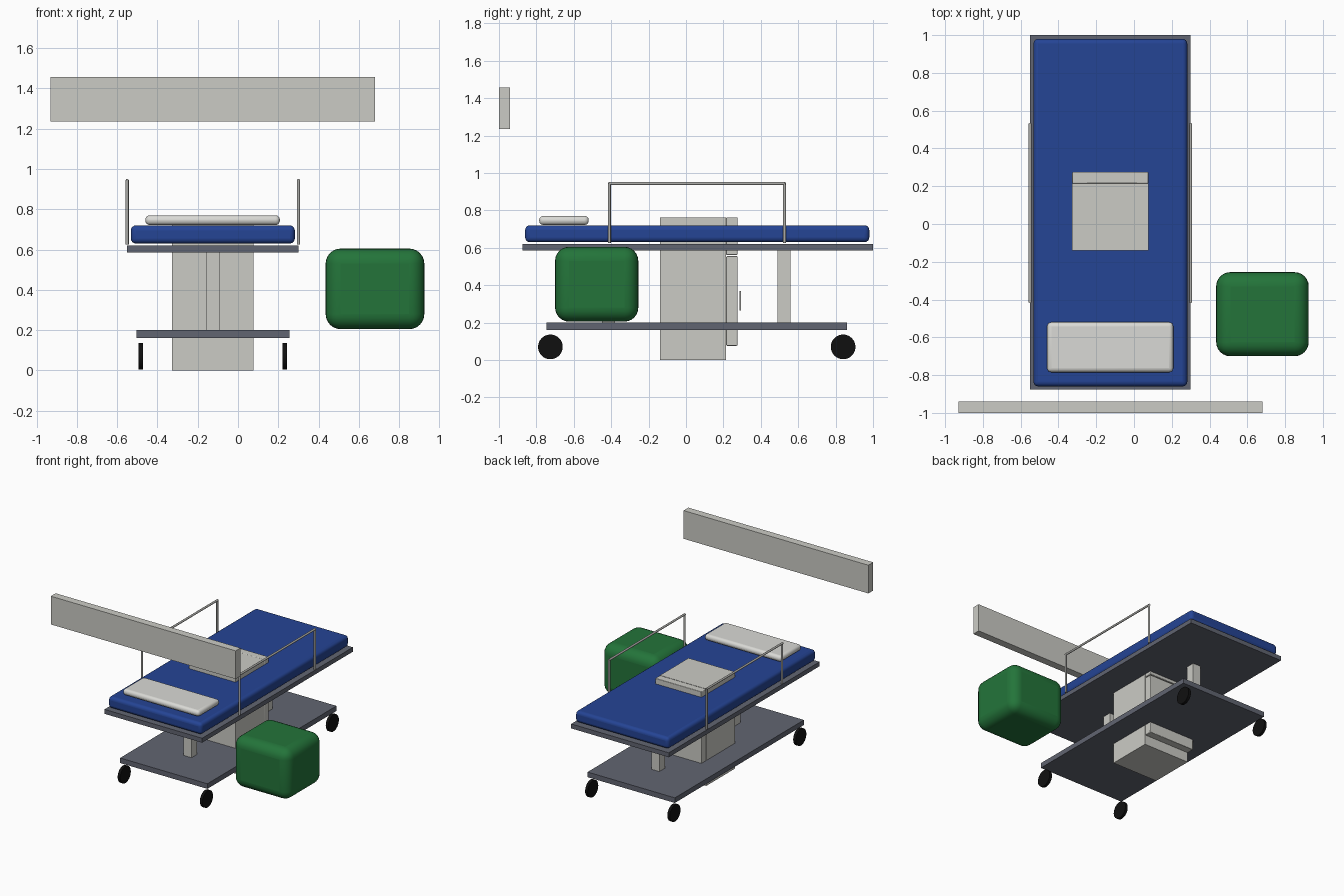
import bpy
import math
from mathutils import Vector

cube = bpy.data.objects.get("Cube")
if cube:
    bpy.data.objects.remove(cube, do_unlink=True)


def material(name, rgb, rough=0.6):
    m = bpy.data.materials.new(name)
    m.use_nodes = True
    m.diffuse_color = (*rgb, 1)
    bsdf = m.node_tree.nodes["Principled BSDF"]
    bsdf.inputs["Base Color"].default_value = (*rgb, 1)
    bsdf.inputs["Roughness"].default_value = rough
    return m


OFF_WHITE = material("off white", (0.60, 0.60, 0.56))
LINEN = material("pillow linen", (0.70, 0.70, 0.67))
SLATE = material("slate grey", (0.12, 0.13, 0.165))
METAL = material("rail metal", (0.42, 0.42, 0.40))
BLUE = material("mattress blue", (0.018, 0.058, 0.30))
GREEN = material("seat green", (0.017, 0.175, 0.042))
BLACK = material("wheel black", (0.005, 0.005, 0.005))


def smooth(ob, angle=40):
    bpy.ops.object.select_all(action='DESELECT')
    ob.select_set(True)
    bpy.context.view_layer.objects.active = ob
    bpy.ops.object.shade_smooth_by_angle(angle=math.radians(angle))


def box(name, x, y, z, mat, bevel=0, segments=4):
    """Box from (low, high) ranges, optionally with rounded edges."""
    low, high = Vector((x[0], y[0], z[0])), Vector((x[1], y[1], z[1]))
    bpy.ops.mesh.primitive_cube_add(size=1, location=(low + high) / 2)
    ob = bpy.context.object
    ob.name = name
    ob.scale = high - low
    bpy.ops.object.transform_apply(location=False, rotation=False, scale=True)
    ob.data.materials.append(mat)
    if bevel:
        mod = ob.modifiers.new("rounding", 'BEVEL')
        mod.width, mod.segments = bevel, segments
        smooth(ob)
    return ob


def rod(name, start, end, radius, mat, sides=12):
    """Straight cylinder between two points."""
    a, b = Vector(start), Vector(end)
    bpy.ops.mesh.primitive_cylinder_add(vertices=sides, radius=radius,
                                        depth=(b - a).length, location=(a + b) / 2)
    ob = bpy.context.object
    ob.name = name
    ob.rotation_euler = (b - a).to_track_quat('Z', 'Y').to_euler()
    ob.data.materials.append(mat)
    smooth(ob)
    return ob


# Bed: frame, mattress, pillow, lower base
box("bed_frame", (-0.55, 0.30), (-0.875, 1.0), (0.585, 0.62), SLATE)
box("mattress", (-0.532, 0.282), (-0.86, 0.98), (0.63, 0.72), BLUE, 0.025)
box("pillow", (-0.46, 0.208), (-0.785, -0.52), (0.722, 0.77), LINEN, 0.022)
box("base_plate", (-0.505, 0.255), (-0.745, 0.86), (0.16, 0.20), SLATE)

# Posts between base and frame
for name, y in (("head_post", -0.415), ("foot_post", 0.525)):
    box(name, (-0.16, -0.09), (y - 0.035, y + 0.035), (0.20, 0.585), OFF_WHITE)

# Wheels and side rails on both sides
for side, wheel_x, rail_x in (("right", -0.483, -0.55), ("left", 0.233, 0.30)):
    for end, y in (("front", -0.725), ("back", 0.84)):
        rod(f"{side}_{end}_wheel", (wheel_x - 0.011, y, 0.07),
            (wheel_x + 0.011, y, 0.07), 0.066, BLACK, 32)
    for end, y in (("front", -0.41), ("back", 0.527)):
        rod(f"{side}_{end}_rail_upright", (rail_x, y, 0.625), (rail_x, y, 0.945), 0.008, METAL)
    rod(f"{side}_rail_bar", (rail_x, -0.415, 0.943), (rail_x, 0.532, 0.943), 0.008, METAL)

# Cabinet standing through the bed, with two door panels at the back
width = (-0.327, 0.076)
box("cabinet_body", width, (-0.14, 0.215), (0, 0.763), OFF_WHITE)
box("cabinet_lower_door", width, (0.215, 0.275), (0.076, 0.555), OFF_WHITE, 0.004, 2)
box("cabinet_upper_door", width, (0.215, 0.275), (0.561, 0.763), OFF_WHITE, 0.004, 2)
box("cabinet_handle", (0.035, 0.05), (0.287, 0.294), (0.265, 0.37), METAL)

# Wall panel above the head end, and the stool beside the bed
box("wall_panel", (-0.93, 0.68), (-1.0, -0.94), (1.235, 1.457), OFF_WHITE)
box("stool_cushion", (0.435, 0.925), (-0.70, -0.255), (0.205, 0.605), GREEN, 0.075, 6)
